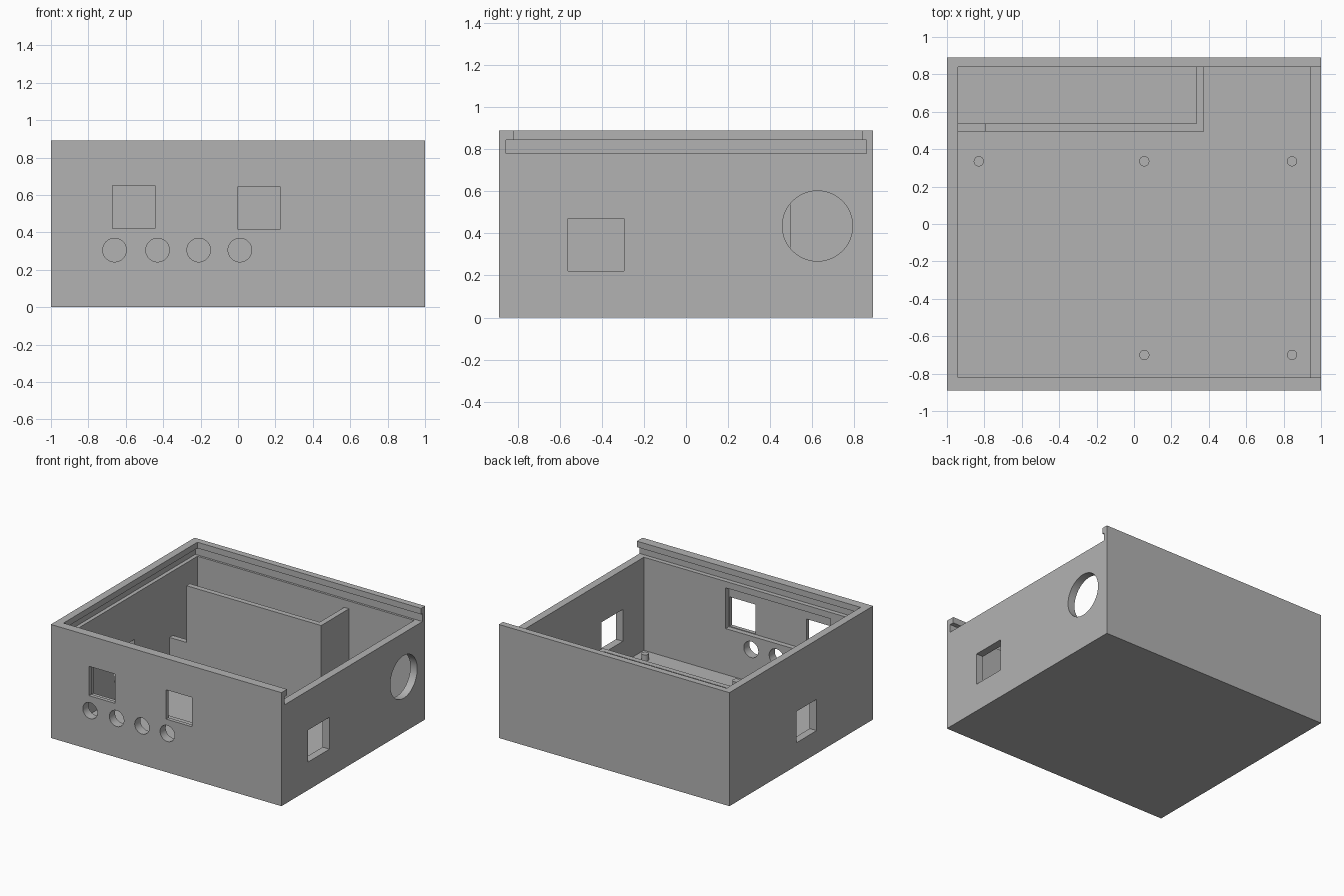
import bpy
from math import pi

cube = bpy.data.objects.get("Cube")
if cube:
    bpy.data.objects.remove(cube, do_unlink=True)

grey = bpy.data.materials.new("plain_grey")
grey.use_nodes = True
colour = (0.45, 0.45, 0.45, 1)
grey.diffuse_color = colour
grey.node_tree.nodes["Principled BSDF"].inputs["Base Color"].default_value = colour


def box(name, x, y, z):
    """Box between (low, high) limits on each axis."""
    spans = (x, y, z)
    bpy.ops.mesh.primitive_cube_add(size=1, location=[(a + b) / 2 for a, b in spans])
    ob = bpy.context.object
    ob.name = name
    ob.scale = [b - a for a, b in spans]
    bpy.ops.object.transform_apply(location=False, rotation=False, scale=True)
    ob.data.materials.append(grey)
    return ob


def cylinder(name, radius, depth, location, rotation=(0, 0, 0), sides=48):
    bpy.ops.mesh.primitive_cylinder_add(vertices=sides, radius=radius, depth=depth,
                                        location=location, rotation=rotation)
    ob = bpy.context.object
    ob.name = name
    ob.data.materials.append(grey)
    return ob


def smooth(ob):
    bpy.ops.object.select_all(action="DESELECT")
    ob.select_set(True)
    bpy.context.view_layer.objects.active = ob
    bpy.ops.object.shade_smooth_by_angle()


def cut(target, cutter):
    cutter.hide_render = True
    mod = target.modifiers.new("cut", "BOOLEAN")
    mod.operation = "DIFFERENCE"
    mod.solver = "EXACT"
    mod.object = cutter
    bpy.context.view_layer.objects.active = target
    bpy.ops.object.modifier_apply(modifier=mod.name)
    bpy.data.objects.remove(cutter, do_unlink=True)


# Outer case, hollowed out
case = box("case", (-1, 1), (-0.89, 0.89), (0, 0.89))
cut(case, box("cavity", (-0.94, 0.94), (-0.82, 0.84), (0.05, 1)))

# Sliding lid track, open at the right end
cut(case, box("lid_opening", (-0.94, 1.1), (-0.82, 0.84), (0.8, 1)))
cut(case, box("lid_groove", (-0.97, 1.1), (-0.855, 0.857), (0.78, 0.843)))

# Front wall: inner recess, two windows and a row of button holes
cut(case, box("front_recess", (-0.68, 0.23), (-0.86, -0.7), (0.41, 0.73)))
for x, z in ((-0.67, 0.42), (0, 0.415)):
    cut(case, box("front_window", (x, x + 0.225), (-1, -0.7), (z, z + 0.23)))
for x in (-0.66, -0.43, -0.21, 0.01):
    cut(case, cylinder("button_hole", 0.063, 0.3, (x, -0.85, 0.305), (pi / 2, 0, 0)))

# Side walls: square ports and one large round hole
cut(case, box("right_port", (0.85, 1.1), (-0.56, -0.295), (0.22, 0.47)))
cut(case, box("left_port", (-1.1, -0.85), (-0.19, 0.06), (0.18, 0.425)))
cut(case, cylinder("round_hole", 0.167, 0.3, (1, 0.625, 0.435), (0, pi / 2, 0), 64))
smooth(case)

# Inner compartment wall with a notch at one end
wall = box("compartment_wall", (-0.94, 0.375), (0.495, 0.84), (0.05, 0.72))
cut(wall, box("compartment_space", (-1, 0.333), (0.537, 0.9), (0, 1)))
cut(wall, box("wall_notch", (-1, -0.795), (0.4, 0.6), (0.275, 1)))

# Short mounting posts on the floor
for x, y in ((-0.83, 0.335), (0.055, 0.335), (0.845, 0.335), (0.055, -0.7), (0.845, -0.7)):
    smooth(cylinder("mounting_post", 0.027, 0.055, (x, y, 0.07), sides=32))
